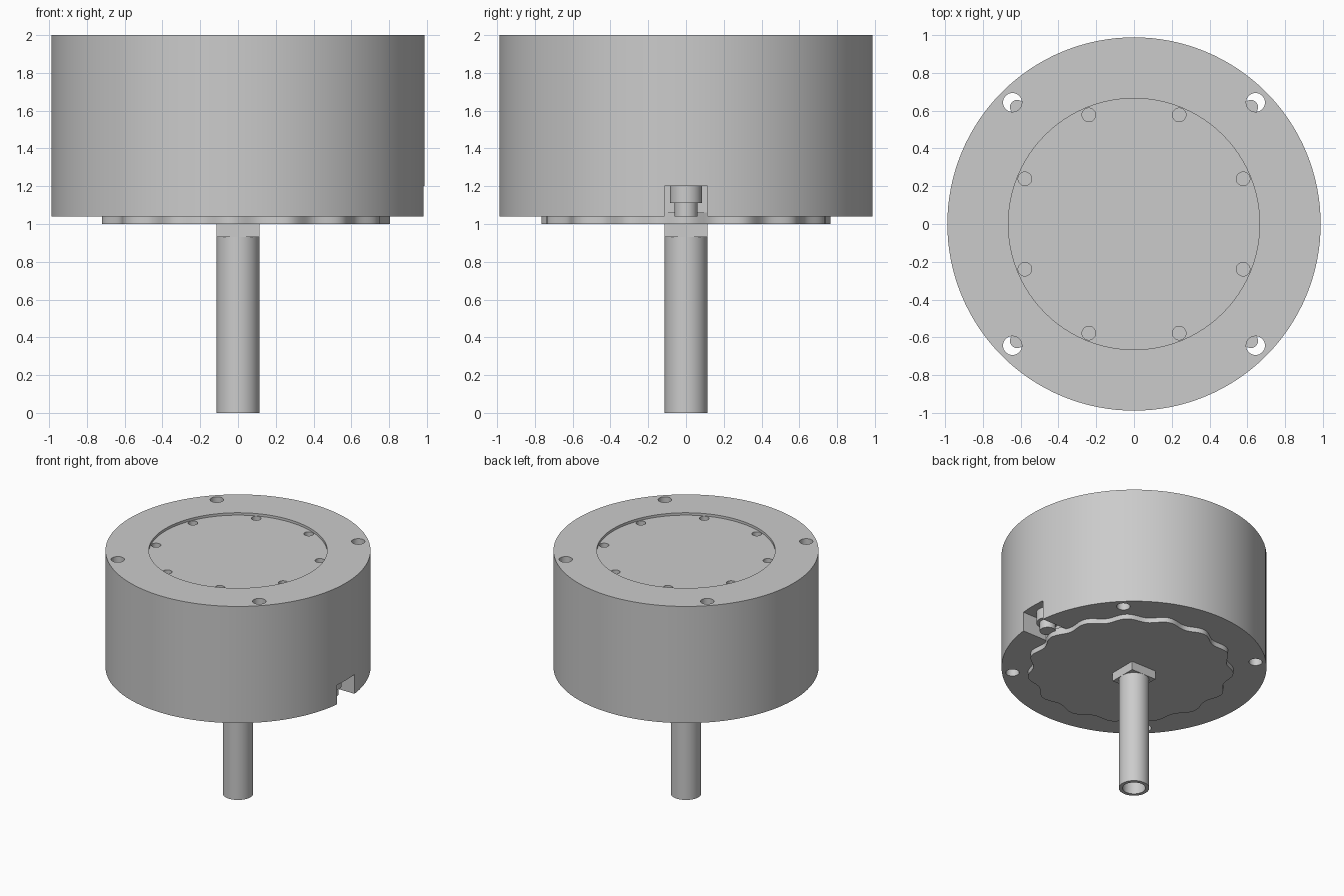
import bpy, bmesh
from math import sin, cos, pi

default = bpy.data.objects.get("Cube")
if default:
    bpy.data.objects.remove(default, do_unlink=True)

grey = bpy.data.materials.new("plain grey")
grey.use_nodes = True
grey.diffuse_color = (0.6, 0.6, 0.6, 1)
grey.node_tree.nodes["Principled BSDF"].inputs["Base Color"].default_value = (0.6, 0.6, 0.6, 1)


def prism(name, outline, z0, z1):
    """Extrude a closed outline from z0 up to z1."""
    bm = bmesh.new()
    base = bm.faces.new([bm.verts.new((x, y, z0)) for x, y in outline])
    top = bmesh.ops.extrude_face_region(bm, geom=[base])["geom"]
    moved = [v for v in top if isinstance(v, bmesh.types.BMVert)]
    bmesh.ops.translate(bm, verts=moved, vec=(0, 0, z1 - z0))
    bmesh.ops.recalc_face_normals(bm, faces=bm.faces)
    mesh = bpy.data.meshes.new(name)
    bm.to_mesh(mesh)
    bm.free()
    mesh.materials.append(grey)
    obj = bpy.data.objects.new(name, mesh)
    bpy.context.collection.objects.link(obj)
    return obj


def circle(r, n, cx=0, cy=0):
    return [(cx + r * cos(2 * pi * i / n), cy + r * sin(2 * pi * i / n)) for i in range(n)]


def rectangle(x0, x1, y0, y1):
    return [(x0, y0), (x1, y0), (x1, y1), (x0, y1)]


def select(obj):
    bpy.ops.object.select_all(action='DESELECT')
    obj.select_set(True)
    bpy.context.view_layer.objects.active = obj


def cut(obj, outline, z0, z1):
    cutter = prism("cutter", outline, z0, z1)
    mod = obj.modifiers.new("cut", 'BOOLEAN')
    mod.operation = 'DIFFERENCE'
    mod.solver = 'EXACT'
    mod.object = cutter
    select(obj)
    bpy.ops.object.modifier_apply(modifier=mod.name)
    bpy.data.objects.remove(cutter, do_unlink=True)


def ring(count, radius, start):
    return [(radius * cos(start + 2 * pi * i / count),
             radius * sin(start + 2 * pi * i / count)) for i in range(count)]


parts = []

# Housing with a shallow top recess and a side notch
housing = prism("housing", circle(0.988, 128), 1.04, 2.0)
cut(housing, circle(0.665, 96), 1.98, 2.1)
cut(housing, rectangle(0.76, 1.1, -0.113, 0.113), 0.9, 1.2)
parts.append(housing)

# Corner through holes, each with a bolt showing inside
for x, y in ring(4, 0.91, pi / 4):
    cut(housing, circle(0.05, 32, x, y), 0.9, 2.1)
for x, y in ring(4, 0.875, pi / 4):
    parts.append(prism("inner_bolt", circle(0.038, 24, x, y), 1.3, 1.75))

# Blind holes around the recessed face
for x, y in ring(8, 0.625, pi / 8):
    cut(housing, circle(0.036, 24, x, y), 1.85, 2.05)

# Eccentric lobed disc under the housing
lobes, steps = 15, 300
outline = []
for i in range(steps):
    a = 2 * pi * i / steps
    r = 0.747 + 0.023 * cos(lobes * a)
    outline.append((0.036 + r * cos(a), r * sin(a)))
parts.append(prism("lobed_disc", outline, 1.0, 1.06))

# Stepped roller seen in the notch
parts.append(prism("roller_pin", circle(0.06, 32, 0.84), 1.04, 1.12))
parts.append(prism("roller_head", circle(0.085, 32, 0.84), 1.11, 1.21))

# Hollow shaft with a square collar
shaft = prism("shaft", circle(0.113, 64), 0, 0.95)
cut(shaft, circle(0.085, 64), -0.1, 0.9)
parts.append(shaft)
parts.append(prism("square_collar", rectangle(-0.113, 0.113, -0.113, 0.113), 0.93, 1.02))

for part in parts:
    select(part)
    bpy.ops.object.shade_smooth_by_angle(angle=pi / 6)
